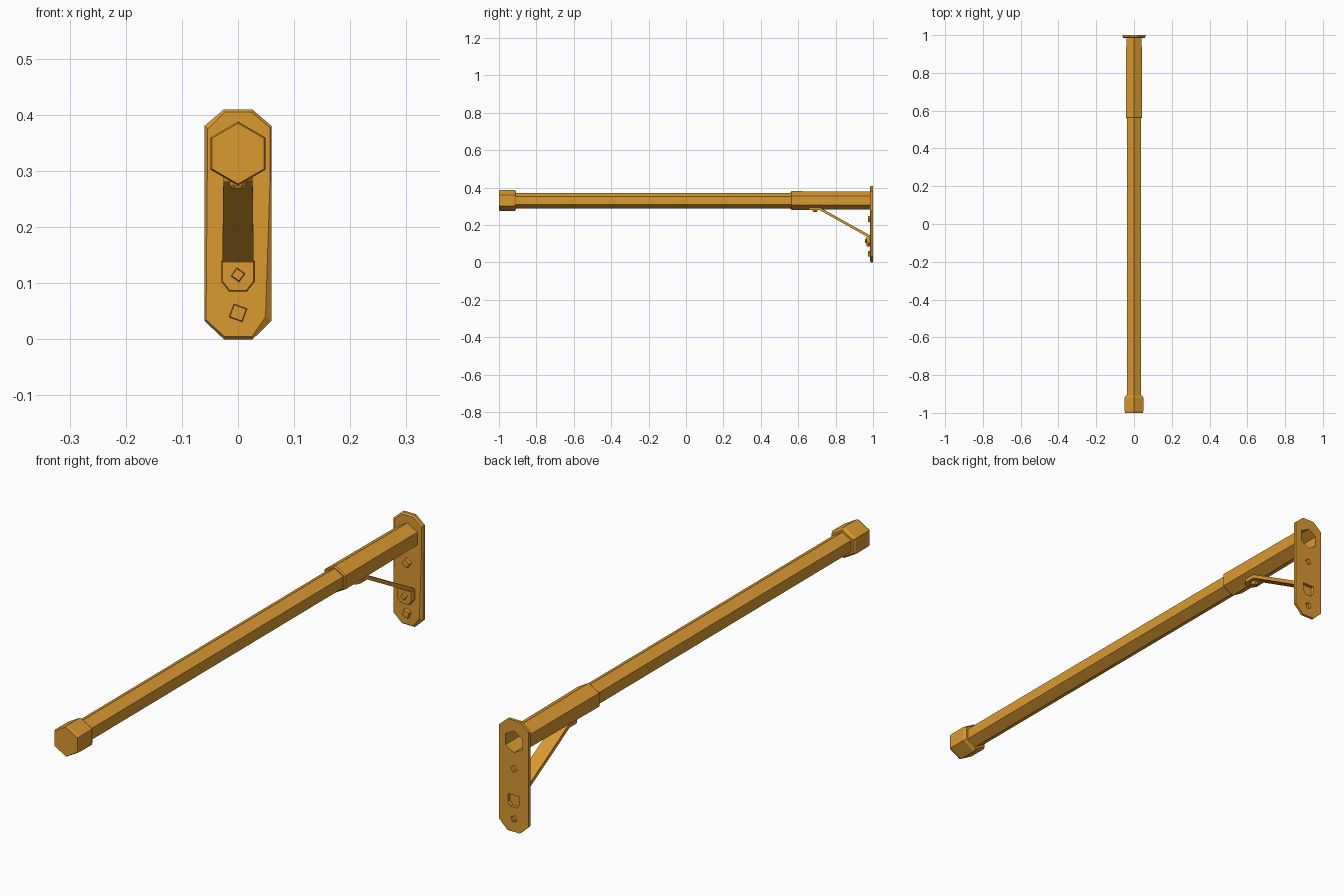
import bpy
import bmesh
from math import cos, sin, pi, radians
from mathutils import Vector

cube = bpy.data.objects.get("Cube")
if cube:
    bpy.data.objects.remove(cube, do_unlink=True)

COLOUR = (0.70, 0.32, 0.03, 1)
brass = bpy.data.materials.new("warm brass")
brass.use_nodes = True
brass.diffuse_color = COLOUR
brass.node_tree.nodes["Principled BSDF"].inputs["Base Color"].default_value = COLOUR

AXIS_Z = 0.331   # height of the rod centre line


def finish(name, bm):
    bmesh.ops.recalc_face_normals(bm, faces=bm.faces)
    mesh = bpy.data.meshes.new(name)
    bm.to_mesh(mesh)
    bm.free()
    mesh.materials.append(brass)
    obj = bpy.data.objects.new(name, mesh)
    bpy.context.collection.objects.link(obj)
    return obj


def loft(name, rings):
    """Closed solid through rings of equal point count, capped at both ends."""
    bm = bmesh.new()
    rows = [[bm.verts.new(p) for p in ring] for ring in rings]
    for a, b in zip(rows, rows[1:]):
        for i in range(len(a)):
            j = (i + 1) % len(a)
            bm.faces.new((a[i], a[j], b[j], b[i]))
    bm.faces.new(rows[0])
    bm.faces.new(rows[-1])
    return finish(name, bm)


def ring(r, y, z=AXIS_Z, sides=6, turn=90):
    """Regular polygon facing along y."""
    angles = [radians(turn) + 2 * pi * i / sides for i in range(sides)]
    return [(r * cos(a), y, z + r * sin(a)) for a in angles]


def outline(points, y):
    return [(x, y, z) for x, z in points]


def cut(target, cutter):
    cutter.hide_render = True
    cutter.hide_set(True)
    mod = target.modifiers.new("opening", 'BOOLEAN')
    mod.operation = 'DIFFERENCE'
    mod.solver = 'EXACT'
    mod.object = cutter


# Rod, end cap and hollow sleeve
loft("rod", [ring(0.0415, -0.95), ring(0.0415, 0.62)])
loft("end_cap", [ring(0.054, -1.0), ring(0.057, -0.99), ring(0.057, -0.918),
                 ring(0.050, -0.908)])
loft("sleeve", [ring(0.040, 0.64), ring(0.040, 0.994), ring(0.047, 0.994),
                ring(0.050, 0.565), ring(0.046, 0.56)])

# Wall plate with a chamfered front
back = [(-0.025, 0), (0.026, 0), (0.06, 0.033), (0.06, 0.28), (0.06, 0.38),
        (0.025, 0.41), (-0.025, 0.41), (-0.06, 0.38), (-0.06, 0.033)]
front = [(-0.024, 0.005), (0.025, 0.005), (0.049, 0.04), (0.057, 0.28), (0.057, 0.377),
         (0.024, 0.405), (-0.024, 0.405), (-0.054, 0.375), (-0.057, 0.035)]
plate = loft("wall_plate", [outline(back, 1.0), outline(back, 0.990), outline(front, 0.984)])
cut(plate, loft("sleeve_opening", [ring(0.040, 0.97), ring(0.040, 1.02)]))

# Screws on the plate, with openings behind them
for name, z, turn in (("lower_screw", 0.047, 25), ("upper_screw", 0.232, 10)):
    loft(name, [ring(0.018, 0.986, z, 4, turn), ring(0.016, 0.973, z, 4, turn)])
    cut(plate, loft(name + "_opening", [ring(0.014, 0.988, z, 4, turn),
                                        ring(0.014, 1.02, z, 4, turn)]))

# Brace foot and its opening in the plate
foot = [(-0.030, 0.14), (-0.030, 0.103), (-0.016, 0.085),
        (0.016, 0.085), (0.030, 0.103), (0.030, 0.14)]
loft("brace_foot", [outline(foot, 0.987), outline(foot, 0.970),
                    outline([(x * 0.92, 0.113 + (z - 0.113) * 0.92) for x, z in foot], 0.966)])
cut(plate, loft("foot_opening", [outline([(x * 0.8, 0.113 + (z - 0.113) * 0.8)
                                          for x, z in foot], y) for y in (0.975, 1.02)]))
loft("foot_screw", [ring(0.014, 0.970, 0.115, 4, 10), ring(0.011, 0.958, 0.115, 4, 10)])

# Brace strap: sloped band with a tapered tab under the sleeve
rows = [(0.982, 0.138, 0.028), (0.715, 0.287, 0.026), (0.672, 0.287, 0.026), (0.655, 0.287, 0.015)]
bm = bmesh.new()
pairs = [[bm.verts.new((s * w, y, z)) for s in (-1, 1)] for y, z, w in rows]
for a, b in zip(pairs, pairs[1:]):
    bm.faces.new((a[0], a[1], b[1], b[0]))
strap = finish("brace_strap", bm)
solid = strap.modifiers.new("thickness", 'SOLIDIFY')
solid.thickness = 0.014
solid.offset = 0

# Bolt under the tab
bolt_rings = []
for r, z in ((0.015, 0.285), (0.015, 0.275), (0.011, 0.269)):
    bolt_rings.append([Vector((x, 0.69 + d, z)) for x, _, d in ring(r, 0, 0, 6, 0)])
loft("tab_bolt", bolt_rings)
